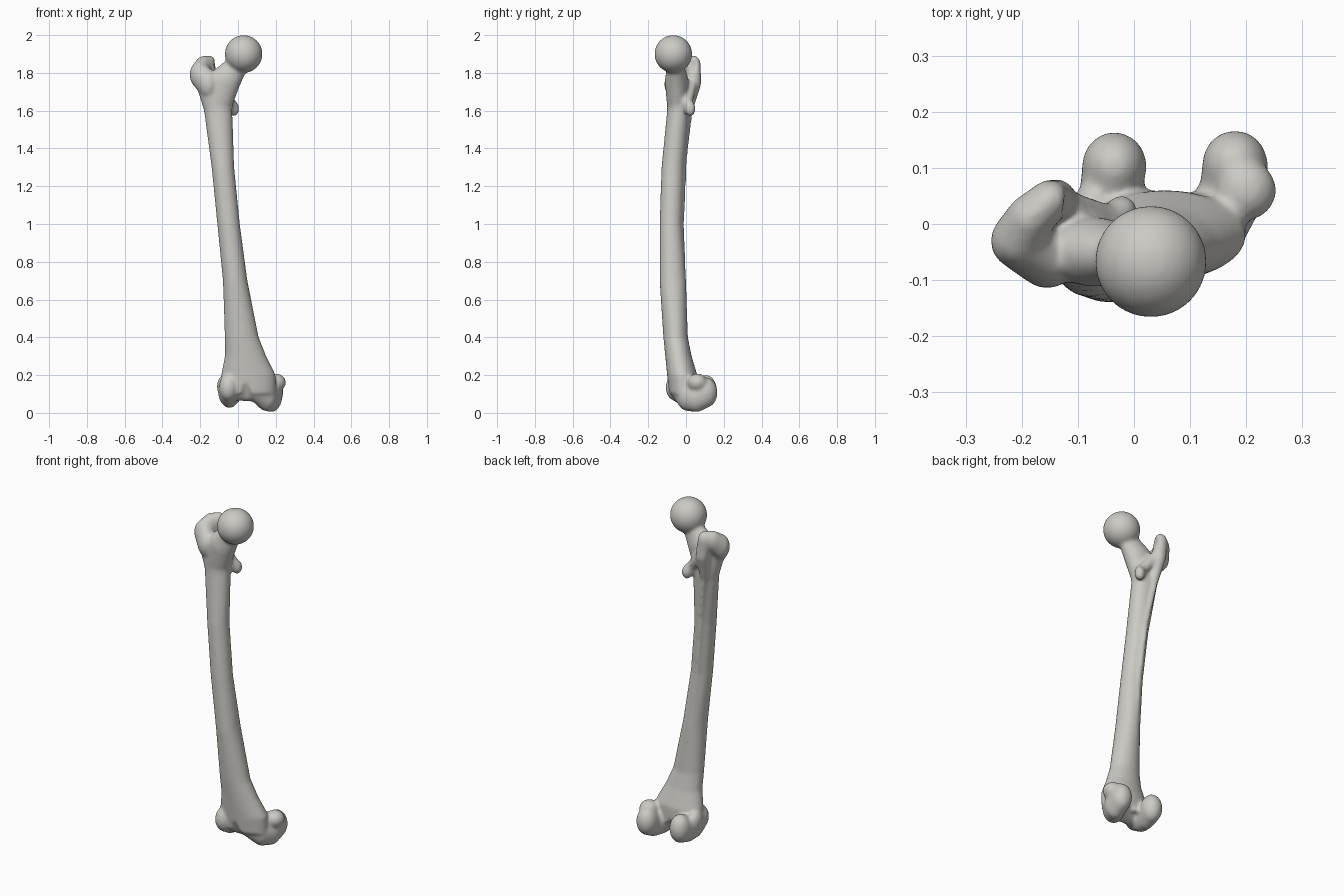
import bpy
import bmesh
from math import cos, sin, pi
from mathutils import Vector, Matrix

old = bpy.data.objects.get("Cube")
if old:
    bpy.data.objects.remove(old, do_unlink=True)

bone = bpy.data.materials.new("bone_grey")
bone.use_nodes = True
bone.diffuse_color = (0.6, 0.59, 0.555, 1)
bone.node_tree.nodes["Principled BSDF"].inputs["Base Color"].default_value = bone.diffuse_color


def finish(name, bm):
    mesh = bpy.data.meshes.new(name)
    bm.to_mesh(mesh)
    bm.free()
    obj = bpy.data.objects.new(name, mesh)
    bpy.context.collection.objects.link(obj)
    return obj


def loft(name, rings, sides=32):
    """Tube through oval rings given as height, left, right, front and back limits."""
    bm = bmesh.new()
    previous = None
    for z, x_low, x_high, y_low, y_high in rings:
        middle = Vector((x_low + x_high, y_low + y_high)) / 2
        half = Vector((x_high - x_low, y_high - y_low)) / 2
        angles = [2 * pi * i / sides for i in range(sides)]
        ring = [bm.verts.new((middle.x + half.x * cos(a), middle.y + half.y * sin(a), z))
                for a in angles]
        if previous:
            for i in range(sides):
                j = (i + 1) % sides
                bm.faces.new((previous[i], previous[j], ring[j], ring[i]))
        else:
            bm.faces.new(ring[::-1])
        previous = ring
    bm.faces.new(previous)
    return finish(name, bm)


def sweep(name, *stations, wide=1, deep=1, tall=1, steps=6):
    """Row of overlapping ellipsoids blended between stations of x, y, z and radius."""
    bm = bmesh.new()
    stations = [Vector(s) for s in stations]
    blobs = stations[:1]
    for start, end in zip(stations, stations[1:]):
        blobs += [start.lerp(end, (k + 1) / steps) for k in range(steps)]
    for blob in blobs:
        place = Matrix.Translation(blob.to_3d())
        size = Matrix.Diagonal((wide, deep, tall, 1)) @ Matrix.Scale(blob.w, 4)
        bmesh.ops.create_uvsphere(bm, u_segments=32, v_segments=20, radius=1, matrix=place @ size)
    return finish(name, bm)


def select(objects):
    bpy.ops.object.select_all(action="DESELECT")
    for obj in objects:
        obj.select_set(True)
    bpy.context.view_layer.objects.active = objects[0]


def apply_modifier(obj, kind, **settings):
    mod = obj.modifiers.new(kind.title(), kind)
    for key, value in settings.items():
        setattr(mod, key, value)
    select([obj])
    bpy.ops.object.modifier_apply(modifier=mod.name)


def fuse(objects, name):
    """Join overlapping pieces into one continuous skin."""
    select(objects)
    if len(objects) > 1:
        bpy.ops.object.join()
    obj = objects[0]
    obj.name = obj.data.name = name
    apply_modifier(obj, "REMESH", mode="VOXEL", voxel_size=0.007)
    return obj


# Bowed shaft, flaring at both ends
shaft = loft("shaft", [
    (0.1, -0.09, 0.2, -0.09, 0.06),
    (0.2, -0.09, 0.2, -0.1, 0.06),
    (0.3, -0.07, 0.15, -0.11, 0.03),
    (0.4, -0.07, 0.11, -0.12, 0.01),
    (0.7, -0.08, 0.05, -0.14, 0),
    (1, -0.11, 0.01, -0.14, -0.02),
    (1.3, -0.14, -0.02, -0.13, -0.01),
    (1.6, -0.18, -0.03, -0.1, 0.02),
    (1.76, -0.23, -0.02, -0.1, 0.02)])

# Rough ridge down the back of the shaft
ridge = sweep("back_ridge", (-0.13, 0.02, 1.6, 0.016), (-0.09, -0.01, 1.35, 0.016),
              (-0.055, -0.025, 1, 0.016), (-0.015, -0.01, 0.6, 0.014), tall=2, steps=24)

# Ball and neck
head = sweep("head", (0.03, -0.067, 1.9, 0.1))
neck = sweep("neck", (0.01, -0.062, 1.865, 0.062), (-0.02, -0.055, 1.82, 0.063),
             (-0.07, -0.05, 1.755, 0.083), (-0.1, -0.045, 1.66, 0.078), deep=0.75)

# Large outer prominence and small inner one, with the crest between
greater = sweep("greater_trochanter", (-0.155, -0.06, 1.74, 0.055), (-0.205, -0.03, 1.79, 0.051),
                (-0.185, 0.01, 1.83, 0.043), (-0.15, 0.042, 1.84, 0.037),
                (-0.14, 0.042, 1.75, 0.039), (-0.13, 0.015, 1.62, 0.026), tall=1.4)
lesser = sweep("lesser_trochanter", (-0.06, -0.01, 1.66, 0.03), (-0.022, 0.022, 1.61, 0.029), tall=1.4)
crest = sweep("trochanter_crest", (-0.12, 0.035, 1.74, 0.025), (-0.04, 0.012, 1.64, 0.022), tall=1.5)

# Knee end: two rolled knuckles, their side bumps and the bridge between
inner = sweep("inner_condyle", (0.09, -0.035, 0.13, 0.05), (0.15, 0.01, 0.09, 0.062),
              (0.175, 0.055, 0.083, 0.061), (0.18, 0.105, 0.108, 0.062), wide=0.95, tall=1.3)
inner_bump = sweep("inner_bump", (0.2, 0.06, 0.16, 0.054), tall=0.9)
outer = sweep("outer_condyle", (-0.05, -0.055, 0.135, 0.053), (-0.052, 0, 0.108, 0.056),
              (-0.045, 0.05, 0.1, 0.055), (-0.035, 0.103, 0.12, 0.061), wide=0.95, tall=1.35)
outer_bump = sweep("outer_bump", (-0.075, 0.02, 0.14, 0.037), deep=1.5, tall=1.6)
bridge = sweep("knee_bridge", (-0.03, -0.03, 0.13, 0.05), (0.1, -0.015, 0.13, 0.055), tall=1.3)

# Hollows: ball pit, pocket behind the neck, knee notch and kneecap groove
hollows = [
    sweep("ball_pit", (0.142, -0.055, 1.935, 0.023)),
    sweep("trochanter_pocket", (-0.105, 0.03, 1.85, 0.022), deep=1.8, tall=2.5),
    sweep("knee_notch", (0.065, 0.12, 0.09, 0.04), (0.06, 0.06, 0.02, 0.03), deep=1.9, tall=2),
    sweep("kneecap_groove", (0.04, -0.125, 0.13, 0.038), (0.045, -0.06, 0.02, 0.03), tall=1.5)]

femur = fuse([shaft, ridge, head, neck, greater, lesser, crest,
              inner, inner_bump, outer, outer_bump, bridge], "thigh_bone")
for hollow in hollows:
    cutter = fuse([hollow], hollow.name)
    apply_modifier(femur, "BOOLEAN", operation="DIFFERENCE", object=cutter, solver="EXACT")
    bpy.data.objects.remove(cutter, do_unlink=True)

# Even skin with softened joins
apply_modifier(femur, "REMESH", mode="VOXEL", voxel_size=0.007)
apply_modifier(femur, "SMOOTH", factor=0.5, iterations=14)
femur.data.materials.clear()
femur.data.materials.append(bone)
select([femur])
bpy.ops.object.shade_smooth()
